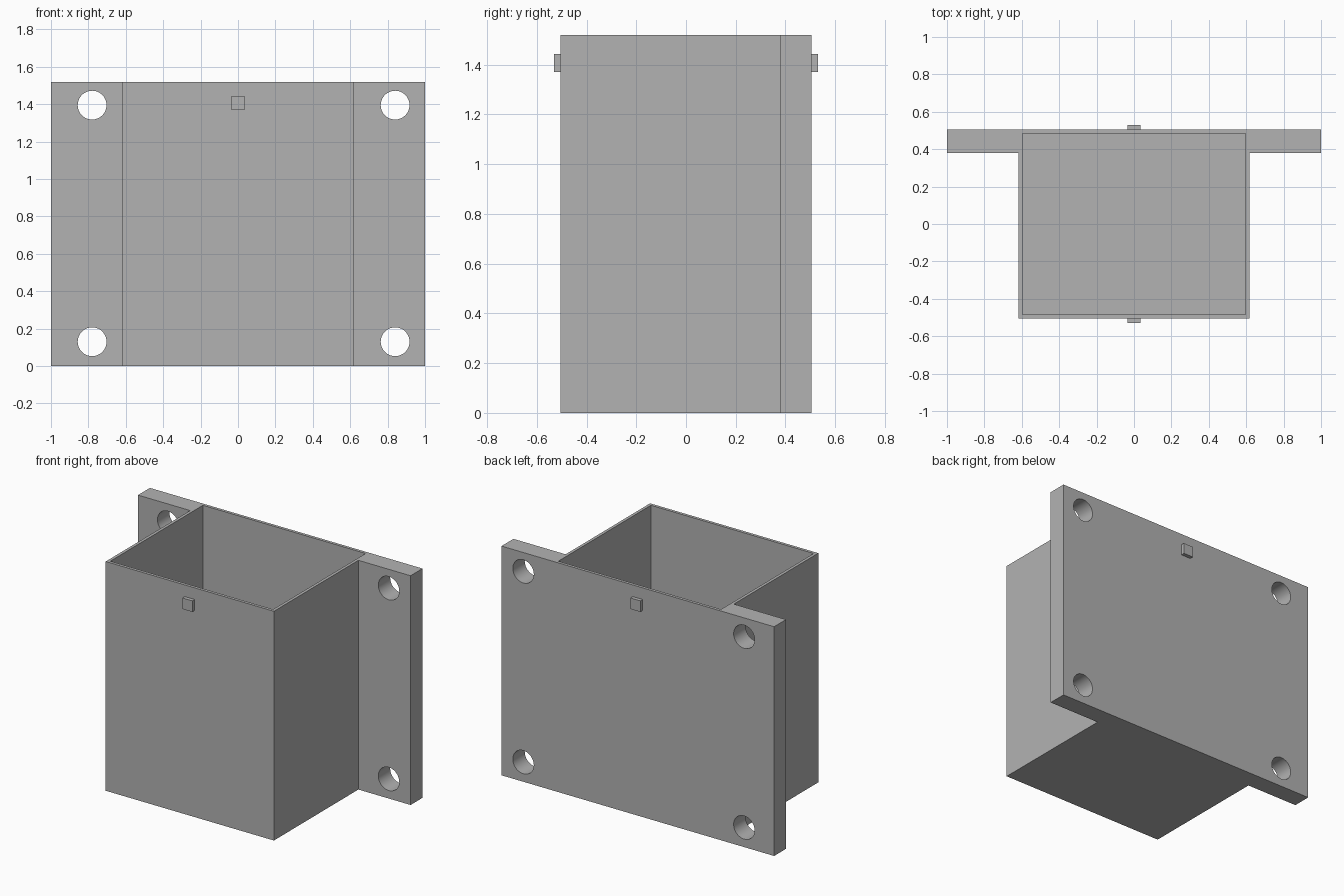
import bpy, bmesh, math
from mathutils import Matrix, Vector

if "Cube" in bpy.data.objects:
    bpy.data.objects.remove(bpy.data.objects["Cube"])

HEIGHT = 1.52
WALL = 0.02

grey = bpy.data.materials.new("matte grey")
grey.diffuse_color = (0.448, 0.448, 0.448, 1)
grey.use_nodes = True
grey.node_tree.nodes["Principled BSDF"].inputs["Base Color"].default_value = grey.diffuse_color


def finish(name, bm):
    bmesh.ops.recalc_face_normals(bm, faces=bm.faces)
    mesh = bpy.data.meshes.new(name)
    bm.to_mesh(mesh)
    bm.free()
    mesh.materials.append(grey)
    ob = bpy.data.objects.new(name, mesh)
    bpy.context.collection.objects.link(ob)
    return ob


def box(name, lo, hi):
    lo, hi = Vector(lo), Vector(hi)
    bm = bmesh.new()
    bmesh.ops.create_cube(bm, size=1, matrix=Matrix.Translation((lo + hi) / 2)
                          @ Matrix.Diagonal((*(hi - lo), 1)))
    return finish(name, bm)


def cut(target, cutter):
    mod = target.modifiers.new(cutter.name, 'BOOLEAN')
    mod.operation = 'DIFFERENCE'
    mod.solver = 'EXACT'
    mod.object = cutter
    bpy.context.view_layer.objects.active = target
    bpy.ops.object.modifier_apply(modifier=mod.name)
    bpy.data.objects.remove(cutter)


# Housing and mounting flange: one T-shaped outline extruded upward
outline = [(-0.617, -0.505), (0.617, -0.505), (0.617, 0.38), (1, 0.38),
           (1, 0.505), (-1, 0.505), (-1, 0.38), (-0.617, 0.38)]
bm = bmesh.new()
base = bm.faces.new([bm.verts.new((x, y, 0)) for x, y in outline])
top = bmesh.ops.extrude_face_region(bm, geom=[base])
bmesh.ops.translate(bm, vec=(0, 0, HEIGHT),
                    verts=[v for v in top["geom"] if isinstance(v, bmesh.types.BMVert)])
housing = finish("flanged_housing", bm)

# Open pocket, leaving thin walls and a floor
cut(housing, box("pocket", (-0.617 + WALL, -0.505 + WALL, WALL),
                 (0.617 - WALL, 0.505 - WALL, HEIGHT + 0.1)))

# Screw holes through the flange
for x in (-0.78, 0.84):
    for z in (0.13, 1.395):
        bm = bmesh.new()
        bmesh.ops.create_cone(bm, cap_ends=True, segments=48, radius1=0.077,
                              radius2=0.077, depth=0.4,
                              matrix=Matrix.Translation((x, 0.44, z))
                              @ Matrix.Rotation(math.pi / 2, 4, 'X'))
        cut(housing, finish("screw_hole", bm))

bpy.ops.object.select_all(action='DESELECT')
housing.select_set(True)
bpy.context.view_layer.objects.active = housing
bpy.ops.object.shade_smooth_by_angle(angle=math.radians(30))

# Small square catches on the front and back
box("front_catch", (-0.036, -0.53, 1.37), (0.036, -0.505, 1.443))
box("back_catch", (-0.036, 0.505, 1.37), (0.036, 0.53, 1.443))
